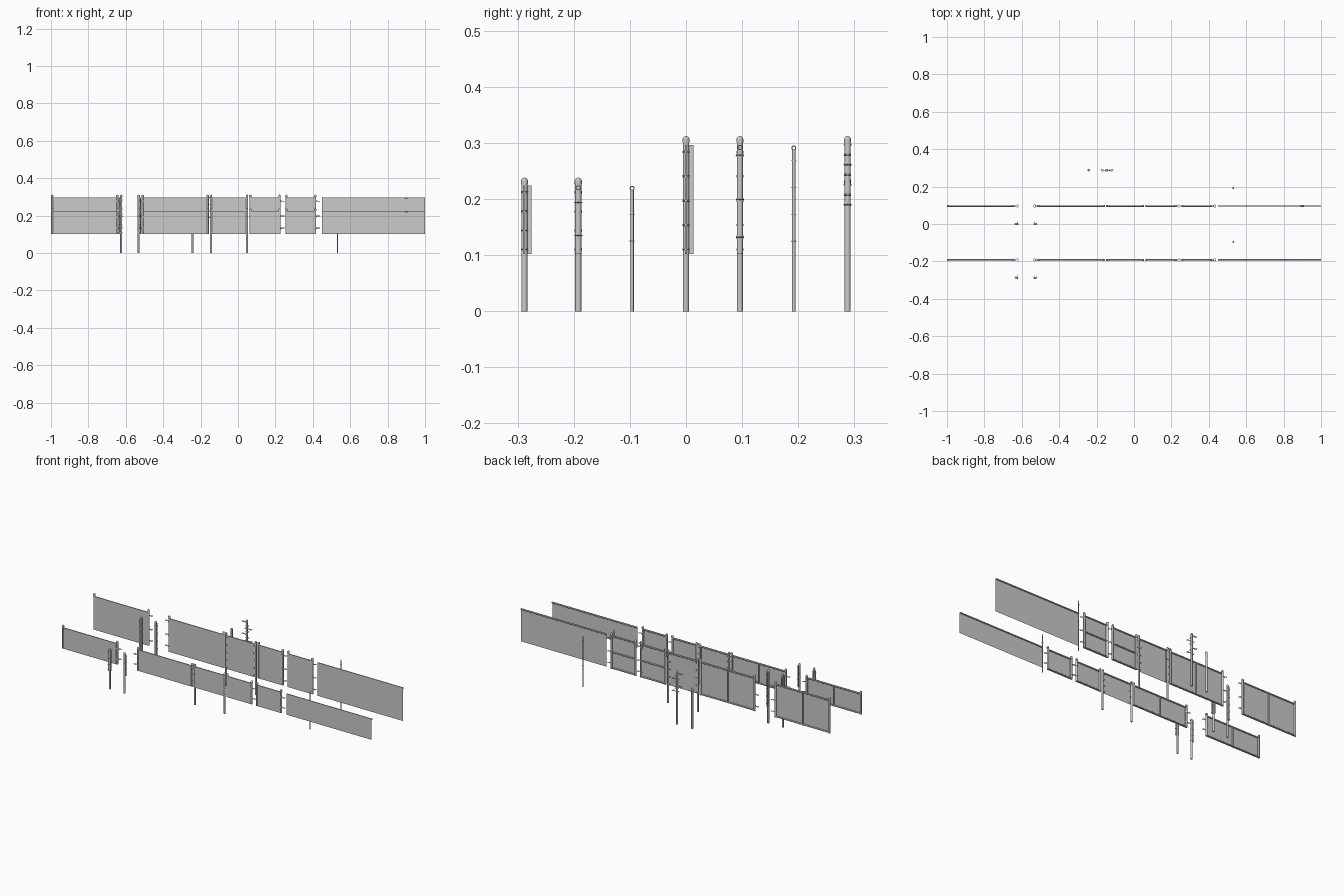
import bpy, math
from mathutils import Vector

if "Cube" in bpy.data.objects:
    bpy.data.objects.remove(bpy.data.objects["Cube"])


def finish(ob, name):
    ob.name = name
    bpy.ops.object.shade_smooth_by_angle(angle=math.radians(35))
    return ob


def tube(name, a, b, r, sides=14):
    a, b = Vector(a), Vector(b)
    d = b - a
    bpy.ops.mesh.primitive_cylinder_add(vertices=sides, radius=r, depth=d.length,
                                        location=(a + b) / 2,
                                        rotation=d.to_track_quat('Z', 'Y').to_euler())
    return finish(bpy.context.object, name)


def box(name, c, size):
    bpy.ops.mesh.primitive_cube_add(size=1, location=c)
    ob = bpy.context.object
    ob.scale = size
    ob.name = name
    return ob


def ring(name, c, r, t=0.0012, rot=(0, 0, 0)):
    bpy.ops.mesh.primitive_torus_add(major_radius=r, minor_radius=t, major_segments=16,
                                     minor_segments=6, location=c, rotation=rot)
    return finish(bpy.context.object, name)


def mesh_sheet(name, x0, x1, y, z0, z1):
    me = bpy.data.meshes.new(name)
    me.from_pydata([(x0, y, z0), (x1, y, z0), (x1, y, z1), (x0, y, z1)], [], [(0, 1, 2, 3)])
    ob = bpy.data.objects.new(name, me)
    bpy.context.collection.objects.link(ob)


def capped_post(name, x, y, z0, z1, r=0.0055):
    # pipe with a collar and domed cap
    tube(name, (x, y, z0), (x, y, z1 - 0.009), r)
    tube(name + "_cap_collar", (x, y, z1 - 0.011), (x, y, z1 - 0.005), r + 0.0009)
    bpy.ops.mesh.primitive_uv_sphere_add(segments=14, ring_count=8, radius=r + 0.0007,
                                         location=(x, y, z1 - 0.006))
    finish(bpy.context.object, name + "_cap")


def band(name, x, y, z, side, r=0.0055):
    # clamp band with a bolted tab
    tube(name, (x, y, z - 0.002), (x, y, z + 0.002), r + 0.0009)
    box(name + "_tab", (x + side * (r + 0.004), y, z), (0.007, 0.003, 0.004))
    tube(name + "_bolt", (x + side * (r + 0.005), y - 0.006, z),
         (x + side * (r + 0.005), y + 0.006, z), 0.0012, 8)


def hinge(name, x_frame, x_ring, y, z):
    # open collar for a gate post, linked to the gate frame
    s = 1 if x_ring > x_frame else -1
    ring(name + "_collar", (x_ring, y, z), 0.0062, 0.0012)
    tube(name + "_arm", (x_frame, y, z), (x_ring - s * 0.006, y, z), 0.002, 8)
    tube(name + "_frame_clamp", (x_frame, y, z - 0.003), (x_frame, y, z + 0.003), 0.0062)


Z0, R = 0.102, 0.0055


def gate(name, x0, x1, y, mesh_top, post_top, ring_x, centre_bar, mid_rail):
    zt = mesh_top - 0.004
    for x in (x0, x1):
        capped_post(name + "_upright", x, y, Z0, post_top)
    for z in (Z0 + 0.004, zt):
        tube(name + "_rail", (x0, y, z), (x1, y, z), 0.004)
    zm = (Z0 + mesh_top) / 2
    if centre_bar:
        xm = (x0 + x1) / 2
        tube(name + "_centre_bar", (xm, y, Z0), (xm, y, zt), 0.004)
    if mid_rail:
        tube(name + "_mid_rail", (x0, y, zm), (x1, y, zm), 0.004)
    mesh_sheet(name + "_mesh", x0 + 0.004, x1 - 0.004, y - 0.0045, Z0, mesh_top)
    x_frame = x0 if abs(ring_x - x0) < abs(ring_x - x1) else x1
    hs = (Z0 + 0.03, zm, mesh_top - 0.018) if mid_rail or mesh_top > 0.25 else (Z0 + 0.033, mesh_top - 0.03)
    for z in hs:
        hinge(name + "_hinge", x_frame, ring_x, y, z)


for tag, y, mt, pt in (("tall", 0.096, 0.296, 0.312), ("short", -0.192, 0.224, 0.238)):
    tall = tag == "tall"
    # double gate leaves and the two single gates
    gate(tag + "_left_leaf", -0.994, -0.645, y, mt, pt, -0.625, True, False)
    gate(tag + "_right_leaf", -0.51, -0.161, y, mt, pt, -0.531, True, False)
    gate(tag + "_single_gate_a", 0.066, 0.222, y, mt, pt, 0.241, False, tall)
    gate(tag + "_single_gate_b", 0.258, 0.413, y, mt, pt, 0.432, False, tall)

    # fence bay between two terminal posts
    heights = [Z0 + 0.008 + i * (mt - Z0 - 0.02) / (4 if tall else 3) for i in range(5 if tall else 4)]
    for x, s in ((-0.144, 1), (0.048, -1)):
        capped_post(tag + "_terminal_post", x, y, 0, pt)
        box(tag + "_tension_bar", (x + s * 0.009, y - 0.002, (Z0 + mt) / 2), (0.003, 0.002, mt - Z0))
        for z in heights:
            band(tag + "_band", x, y, z, s)
    tube(tag + "_bay_rail", (-0.144, y, mt - 0.004), (0.048, y, mt - 0.004), 0.004)
    mesh_sheet(tag + "_bay_mesh", -0.14, 0.044, y - 0.0045, Z0, mt)

    # long fence run with sleeved top rail
    tube(tag + "_run_rail", (0.45, y, mt - 0.004), (1.0, y, mt - 0.004), 0.0038)
    tube(tag + "_run_rail_sleeve", (0.89, y, mt - 0.004), (0.91, y, mt - 0.004), 0.0045)
    mesh_sheet(tag + "_run_mesh", 0.45, 1.0, y - 0.004, Z0, mt)

    # corner posts with tension bar on the rear side
    yc = y - 0.096
    for x, s in ((-0.625, -1), (-0.531, 1)):
        capped_post(tag + "_corner_post", x, yc, 0, pt)
        box(tag + "_corner_bar", (x, yc + 0.009, (Z0 + mt) / 2), (0.003, 0.008, mt - Z0))
        box(tag + "_corner_bar", (x + s * 0.009, yc, (Z0 + mt) / 2), (0.005, 0.003, mt - Z0))
        for z in heights:
            band(tag + "_corner_band", x, yc, z, s)

    # slim line post with rail loop and wire ties
    yl = y + 0.096
    tube(tag + "_line_post", (0.531, yl, 0), (0.531, yl, mt - 0.009), 0.003, 12)
    ring(tag + "_line_post_loop", (0.531, yl, mt - 0.005), 0.0036, 0.0009, (0, math.pi / 2, 0))
    z = 0.125
    while z < mt - 0.02:
        ring(tag + "_wire_tie", (0.531, yl, z), 0.004, 0.0008)
        z += 0.048

# loose short post and the tall post carrying spare fittings
capped_post("spare_short_post", -0.242, 0.288, 0, 0.238)
capped_post("fittings_post", -0.144, 0.288, 0, 0.312)
for i in range(7):
    z = 0.19 + i * 0.0178
    s = 1 if i % 2 else -1
    band("spare_band", -0.144, 0.288, z, s)
    if i % 2 == 0:
        tube("spare_fitting_arm", (-0.144, 0.288, z), (-0.144 + (-1) ** (i // 2) * 0.02, 0.288, z), 0.002, 8)
        ring("spare_fitting_collar", (-0.144 + (-1) ** (i // 2) * 0.026, 0.288, z), 0.006, 0.0013)
